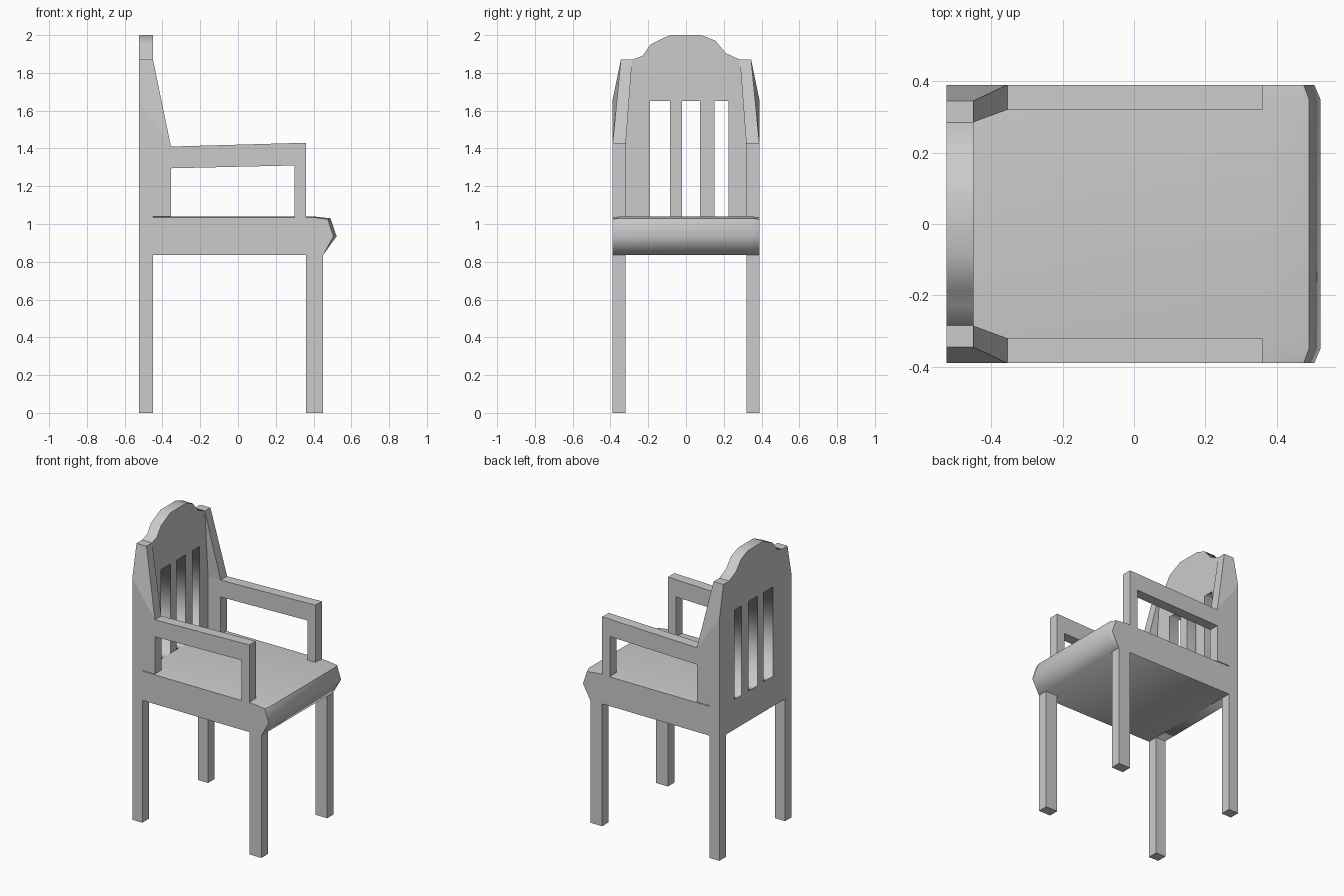
import bpy, bmesh, math

if "Cube" in bpy.data.objects:
    bpy.data.objects.remove(bpy.data.objects["Cube"])


def loft(name, sections, mirror_y=False, smooth=None):
    """Skin a solid through equally sized point loops and cap both ends."""
    bm = bmesh.new()
    rings = [[bm.verts.new(p) for p in s] for s in sections]
    n = len(rings[0])
    for a, b in zip(rings, rings[1:]):
        for i in range(n):
            j = (i + 1) % n
            bm.faces.new((a[i], a[j], b[j], b[i]))
    bm.faces.new(rings[0][::-1])
    bm.faces.new(rings[-1])
    bmesh.ops.recalc_face_normals(bm, faces=bm.faces)
    mesh = bpy.data.meshes.new(name)
    bm.to_mesh(mesh)
    bm.free()
    obj = bpy.data.objects.new(name, mesh)
    bpy.context.collection.objects.link(obj)
    if mirror_y:
        mod = obj.modifiers.new("mirror", 'MIRROR')
        mod.use_axis = (False, True, False)
    if smooth:
        bpy.ops.object.select_all(action='DESELECT')
        obj.select_set(True)
        bpy.context.view_layer.objects.active = obj
        bpy.ops.object.shade_smooth_by_angle(angle=math.radians(smooth))
    return obj


def rect(x0, x1, y0, y1, z):
    return [(x0, y0, z), (x1, y0, z), (x1, y1, z), (x0, y1, z)]


BACK, FRONT, WING = -0.525, -0.45, -0.355   # x of back panel faces and wing front
IN, OUT = 0.32, 0.39                        # y of the side frames

# Legs (the back ones run up behind the seat)
loft("front_legs", [rect(0.36, 0.45, IN, OUT, z) for z in (0, 0.835)], True)
loft("back_legs", [rect(BACK, FRONT, IN, OUT, z) for z in (0, 1.04)], True)

# Wings: straight posts that taper and lean in towards the crest
shoulder = rect(BACK, WING, IN, OUT, 1.41)
shoulder[3] = (BACK, OUT, 1.65)
loft("back_wings", [rect(BACK, WING, IN, OUT, 1.04), shoulder,
                    rect(BACK, FRONT, 0.285, 0.345, 1.87)], True)

# Armrests with their front posts
arm = [(WING, 1.41), (0.36, 1.43), (0.36, 1.035), (0.30, 1.035),
       (0.30, 1.31), (WING, 1.295)]
loft("armrests", [[(x, y, z) for x, z in arm] for y in (IN, OUT)], True)

# Seat cushion with a rounded nose, drawn in slightly at the sides
nose = [(FRONT, 0.835), (0.45, 0.835), (0.522, 0.935), (0.49, 1.03),
        (0.40, 1.04), (FRONT, 1.04)]
side = [(FRONT, 0.835), (0.45, 0.835), (0.505, 0.935), (0.475, 1.025),
        (0.40, 1.035), (FRONT, 1.035)]
loft("seat", [[(x, y, z) for x, z in p] for y, p in
              ((-OUT, side), (-0.35, nose), (0.35, nose), (OUT, side))],
     smooth=60)

# Back panel: one filled outline with three slots
outline = [(-IN, 0.835), (IN, 0.835), (IN, 1.41), (0.285, 1.87),
           (0.21, 1.905), (0.156, 1.97), (0.082, 2.0), (-0.087, 2.0),
           (-0.188, 1.95), (-0.23, 1.89), (-0.285, 1.87), (-IN, 1.41)]
slots = [[(a, 1.04), (a, 1.65), (b, 1.65), (b, 1.04)]
         for a, b in ((-0.19, -0.085), (-0.02, 0.075), (0.15, 0.225))]
curve = bpy.data.curves.new("back_panel", 'CURVE')
curve.dimensions = '2D'
curve.fill_mode = 'BOTH'
curve.extrude = (FRONT - BACK) / 2
for loop in [outline] + slots:
    spline = curve.splines.new('POLY')
    spline.points.add(len(loop) - 1)
    for point, (y, z) in zip(spline.points, loop):
        point.co = (y, z, 0, 1)
    spline.use_cyclic_u = True
panel = bpy.data.objects.new("back_panel", curve)
panel.location.x = (BACK + FRONT) / 2
panel.rotation_euler = (math.pi / 2, 0, math.pi / 2)
bpy.context.collection.objects.link(panel)
